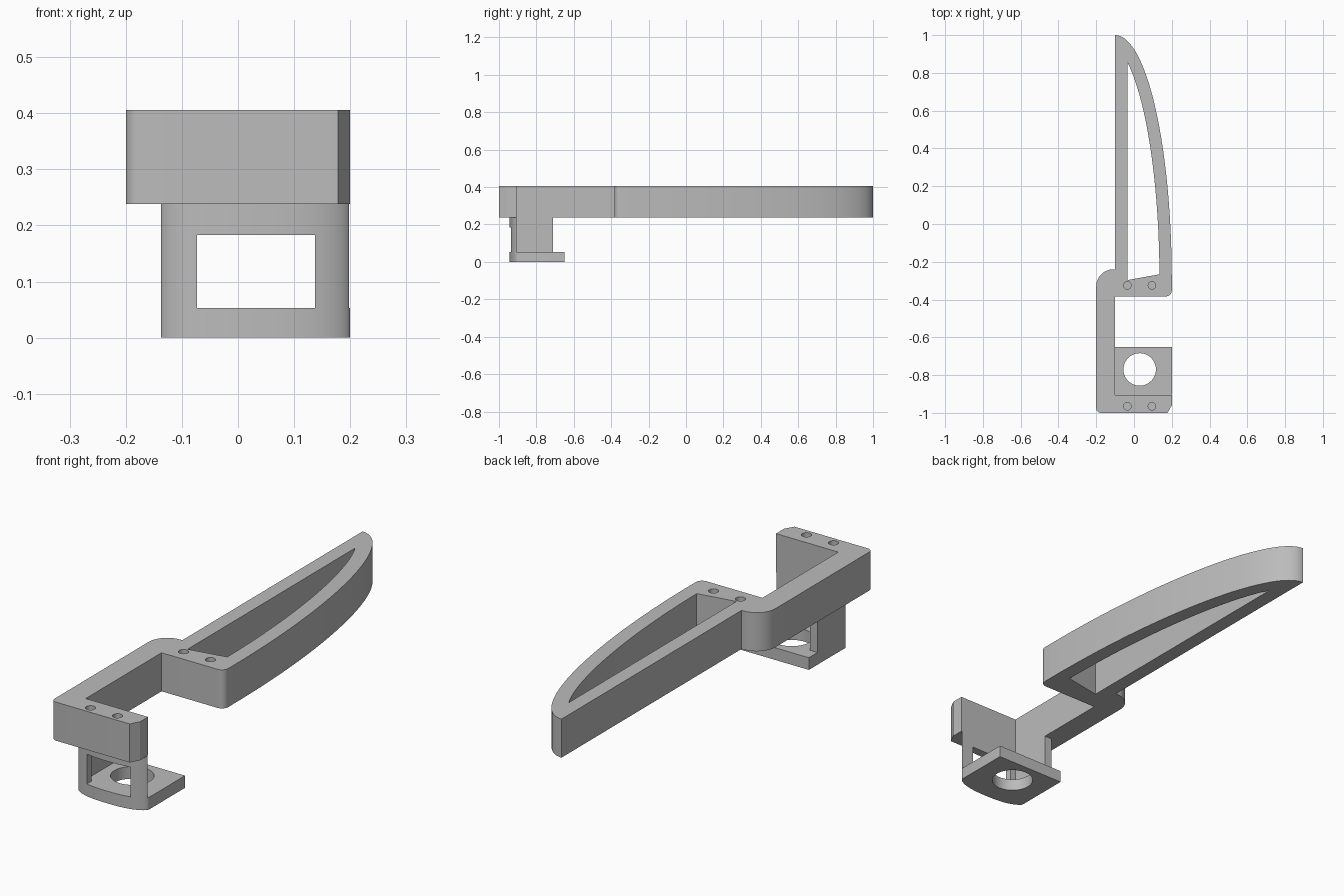
import bpy
import bmesh
from math import sin, cos, pi, radians, hypot

cube = bpy.data.objects.get("Cube")
if cube:
    bpy.data.objects.remove(cube, do_unlink=True)

grey = bpy.data.materials.new("light_grey")
grey.use_nodes = True
COLOUR = (0.5, 0.5, 0.5, 1)
grey.diffuse_color = COLOUR
grey.node_tree.nodes["Principled BSDF"].inputs["Base Color"].default_value = COLOUR


def prism(name, outline, z0, z1):
    """Extrude a plan outline from z0 to z1."""
    bm = bmesh.new()
    face = bm.faces.new([bm.verts.new((x, y, z0)) for x, y in outline])
    top = bmesh.ops.extrude_face_region(bm, geom=[face])["geom"]
    verts = [g for g in top if isinstance(g, bmesh.types.BMVert)]
    bmesh.ops.translate(bm, verts=verts, vec=(0, 0, z1 - z0))
    bmesh.ops.recalc_face_normals(bm, faces=bm.faces)
    mesh = bpy.data.meshes.new(name)
    bm.to_mesh(mesh)
    bm.free()
    mesh.materials.append(grey)
    obj = bpy.data.objects.new(name, mesh)
    bpy.context.collection.objects.link(obj)
    return obj


def box(name, x0, x1, y0, y1, z0, z1):
    return prism(name, [(x0, y0), (x1, y0), (x1, y1), (x0, y1)], z0, z1)


def arc(cx, cy, rx, ry, a0, a1, n):
    angles = [radians(a0 + (a1 - a0) * i / n) for i in range(n + 1)]
    return [(cx + rx * cos(a), cy + ry * sin(a)) for a in angles]


def cylinder(name, x, y, r, z0, z1, n=32):
    return prism(name, arc(x, y, r, r, 0, 360, n)[:-1], z0, z1)


def carve(obj, cutters):
    """Subtract every cutter, then delete it."""
    for cutter in cutters:
        cutter.hide_render = True
        mod = obj.modifiers.new("cut", 'BOOLEAN')
        mod.operation = 'DIFFERENCE'
        mod.solver = 'EXACT'
        mod.object = cutter
    graph = bpy.context.evaluated_depsgraph_get()
    mesh = bpy.data.meshes.new_from_object(obj.evaluated_get(graph))
    obj.modifiers.clear()
    obj.data = mesh
    for cutter in cutters:
        bpy.data.objects.remove(cutter, do_unlink=True)


def smooth(obj):
    bpy.ops.object.select_all(action='DESELECT')
    obj.select_set(True)
    bpy.context.view_layer.objects.active = obj
    bpy.ops.object.shade_smooth_by_angle(angle=radians(25))


LOW, TOP = 0.238, 0.406      # height range of the upper frame
INNER = -0.905               # inner face of the front bar
CY, RX, RY, WALL = -0.3, 0.3, 1.3, 0.065

# Upper frame: offset arm, front bar and half-ellipse loop
outline = arc(-0.1, CY, RX, RY, 0, 90, 40)
outline += [(-0.1, -0.24)]
outline += arc(-0.11, -0.33, 0.09, 0.09, 90, 180, 12)
outline += arc(-0.175, -0.975, 0.025, 0.025, 180, 270, 6)
outline += [(0.178, -1), (0.2, -0.96), (0.2, INNER), (-0.1, INNER), (-0.1, -0.383)]
outline += arc(0.17, -0.353, 0.03, 0.03, 270, 360, 6)
frame = prism("upper_frame", outline, LOW, TOP)

# Loop opening, set in evenly from the outer curve
opening = [(-0.035, -0.297)]
for i in range(61):
    a = i / 60 * pi / 2
    nx, ny = cos(a) / RX, sin(a) / RY
    k = WALL / hypot(nx, ny)
    x, y = -0.1 + RX * cos(a) - k * nx, CY + RY * sin(a) - k * ny
    if x > -0.034 and y > -0.299:
        opening.append((x, y))
last = opening[-1]
opening.append((-0.035, last[1] + 0.01))
cutters = [prism("opening_cutter", opening, 0.1, 0.6)]

# Blind pin holes in the two cross bars
for y in (-0.965, -0.325):
    for x in (-0.035, 0.095):
        cutters.append(cylinder("pin_cutter", x, y, 0.02, TOP - 0.06, 0.5, 24))
carve(frame, cutters)
smooth(frame)

# Lower socket: bowed front plate, one side wall and a floor
MID, HALF = 0.0315, 0.1685
front = arc(MID, -0.89, HALF, 0.055, 180, 360, 32)
front = [(x, -0.9 - 0.045 * (1 - abs((x - MID) / HALF) ** 2.6) ** 0.65) for x, y in front]
socket = prism("lower_socket", front + [(0.2, -0.65), (-0.137, -0.65)], 0, LOW)
FLOOR = 0.053
carve(socket, [
    box("cavity_cutter", -0.1, 0.3, INNER, -0.6, FLOOR, 0.5),
    box("wall_end_cutter", -0.3, -0.05, -0.71, -0.6, FLOOR, 0.5),
    box("window_cutter", -0.073, 0.137, -1.1, -0.85, FLOOR, 0.183),
    cylinder("floor_hole_cutter", 0.03, -0.77, 0.086, -0.1, 0.1, 48),
])
smooth(socket)
